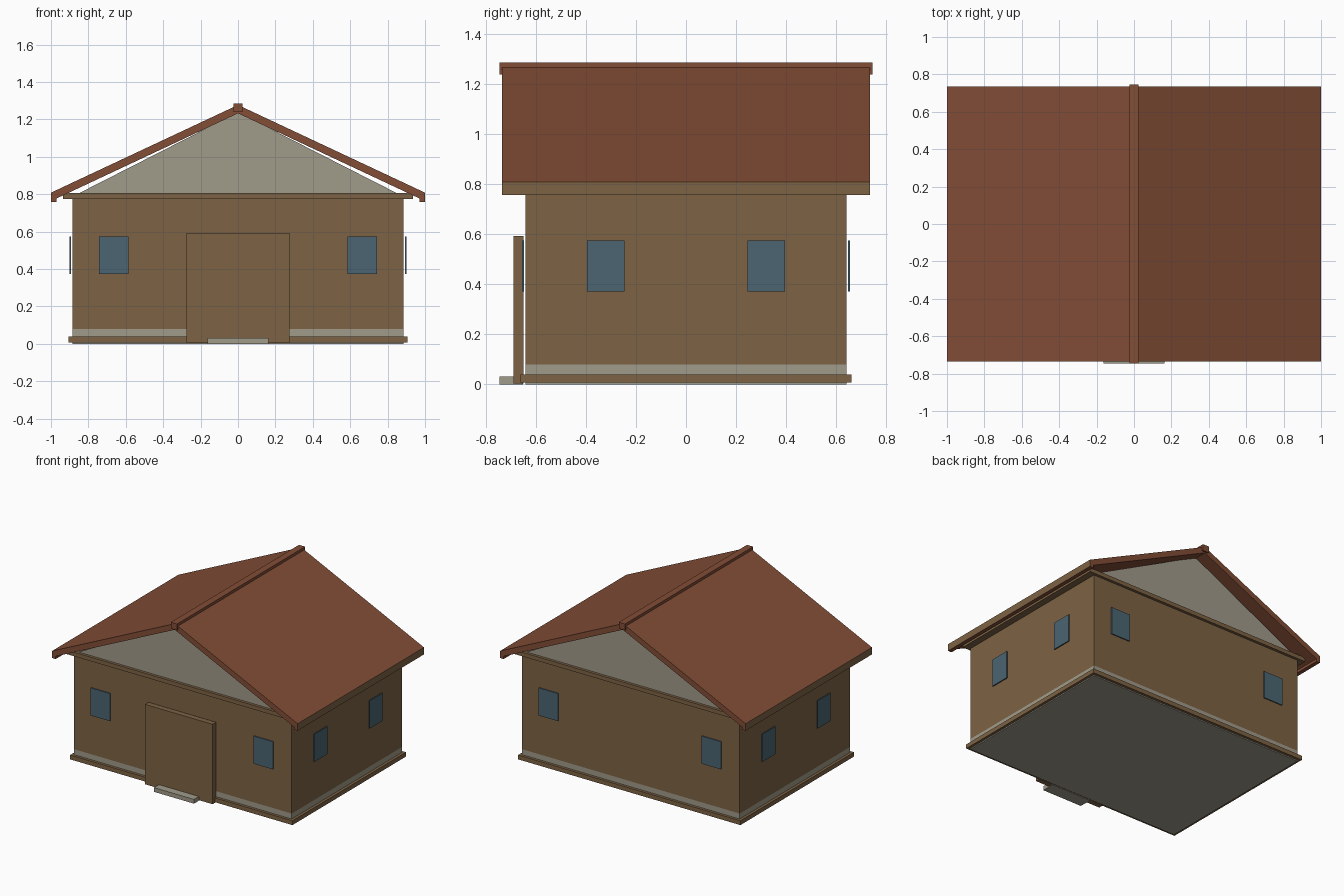
import bpy
import bmesh

if "Cube" in bpy.data.objects:
    bpy.data.objects.remove(bpy.data.objects["Cube"], do_unlink=True)


def material(name, rgb):
    mat = bpy.data.materials.new(name)
    mat.use_nodes = True
    mat.diffuse_color = (*rgb, 1)
    mat.node_tree.nodes["Principled BSDF"].inputs["Base Color"].default_value = (*rgb, 1)
    return mat


wood = material("brown wood", (0.205, 0.125, 0.058))
tile = material("red roof", (0.223, 0.074, 0.037))
stone = material("warm grey", (0.352, 0.328, 0.254))
glass = material("blue glass", (0.069, 0.130, 0.165))


def extrude_profile(name, points, y0, y1, *mats):
    """Extrude an x-z outline along y into a closed solid."""
    bm = bmesh.new()
    face = bm.faces.new([bm.verts.new((x, y0, z)) for x, z in points])
    moved = bmesh.ops.extrude_face_region(bm, geom=[face])["geom"]
    verts = [v for v in moved if isinstance(v, bmesh.types.BMVert)]
    bmesh.ops.translate(bm, verts=verts, vec=(0, y1 - y0, 0))
    bmesh.ops.recalc_face_normals(bm, faces=bm.faces[:])
    mesh = bpy.data.meshes.new(name)
    bm.to_mesh(mesh)
    bm.free()
    for mat in mats:
        mesh.materials.append(mat)
    obj = bpy.data.objects.new(name, mesh)
    bpy.context.collection.objects.link(obj)
    return obj


def box(name, x, y, z, mat):
    outline = [(x[0], z[0]), (x[1], z[0]), (x[1], z[1]), (x[0], z[1])]
    return extrude_profile(name, outline, y[0], y[1], mat)


def centred(name, half_x, half_y, z, mat):
    return box(name, (-half_x, half_x), (-half_y, half_y), z, mat)


# Body, plinth and trims
WX, WY = 0.885, 0.64
centred("foundation", WX, WY, (0, 0.08), stone)
centred("base_trim", 0.905, 0.66, (0.008, 0.04), wood)
centred("walls", WX, WY, (0.08, 0.78), wood)
centred("wall_plate", 0.935, 0.66, (0.775, 0.805), wood)
extrude_profile("gable", [(-0.86, 0.8), (0.86, 0.8), (0, 1.238)], -WY, WY, stone)

# Roof slopes with a turned-down eave; the outer eave face is wood
for side, label in ((1, "left"), (-1, "right")):
    outline = [(0, 1.277), (1, 0.808), (1, 0.757), (0.97, 0.757), (0.97, 0.777), (0, 1.232)]
    roof = extrude_profile("roof_" + label, [(side * x, z) for x, z in outline],
                           -0.735, 0.735, tile, wood)
    for face in roof.data.polygons:
        if face.normal.x * side > 0.95 and abs(face.center.x) > 0.99:
            face.material_index = 1
centred("ridge_cap", 0.025, 0.745, (1.238, 1.285), tile)

# Door and step
box("door", (-0.275, 0.275), (-0.688, -0.648), (0.004, 0.592), wood)
box("door_step", (-0.163, 0.163), (-0.745, -0.65), (0, 0.031), stone)

# Windows, a pair on each wall
WZ = (0.372, 0.575)
for side, end, flank in ((1, "back", "left"), (-1, "front", "right")):
    for pos in (1, -1):
        tag = "_a" if pos > 0 else "_b"
        box(end + "_window" + tag, sorted((pos * 0.585, pos * 0.742)),
            sorted((side * 0.646, side * 0.654)), WZ, glass)
        box(flank + "_window" + tag, sorted((side * 0.893, side * 0.901)),
            sorted((pos * 0.245, pos * 0.395)), WZ, glass)
